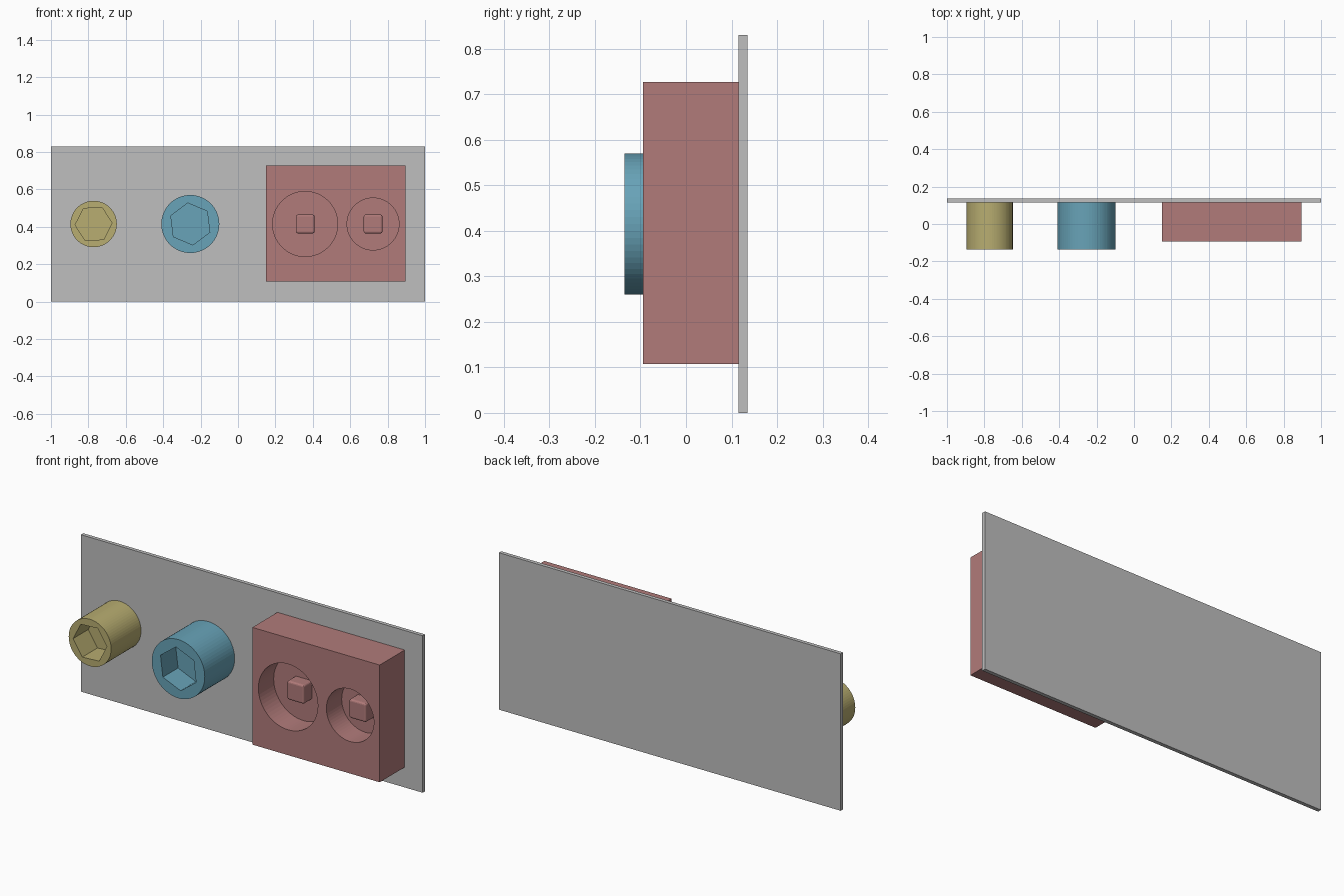
import bpy, math
from mathutils import Matrix

if "Cube" in bpy.data.objects:
    bpy.data.objects.remove(bpy.data.objects["Cube"])

MID_Z = 0.415      # height of the centre line
PLATE_Y = 0.115    # front of the back plate


def material(name, rgb):
    m = bpy.data.materials.new(name)
    m.diffuse_color = (*rgb, 1)
    m.use_nodes = True
    m.node_tree.nodes["Principled BSDF"].inputs["Base Color"].default_value = m.diffuse_color
    return m


GREY = material("grey", (0.52, 0.52, 0.52))
YELLOW = material("mustard yellow", (0.48, 0.42, 0.165))
BLUE = material("teal blue", (0.138, 0.367, 0.479))
RED = material("dusty red", (0.44, 0.198, 0.195))


def finish(name, mat):
    ob = bpy.context.object
    ob.name = name
    if mat:
        ob.data.materials.append(mat)
    return ob


def box(name, x0, x1, y0, y1, z0, z1, mat):
    bpy.ops.mesh.primitive_cube_add(size=1)
    ob = finish(name, mat)
    ob.data.transform(Matrix.Translation(((x0 + x1) / 2, (y0 + y1) / 2, (z0 + z1) / 2))
                      @ Matrix.Diagonal((x1 - x0, y1 - y0, z1 - z0, 1)))
    return ob


def prism(name, x, r, y0, y1, sides, mat=None, first=0.0):
    """Prism along y; its first corner sits at the angle `first` seen from the front."""
    bpy.ops.mesh.primitive_cylinder_add(vertices=sides, radius=r, depth=y1 - y0)
    ob = finish(name, mat)
    # the primitive starts its corners on local +y, which becomes +z
    ob.data.transform(Matrix.Translation((x, (y0 + y1) / 2, MID_Z))
                      @ Matrix.Rotation(math.radians(90 - first), 4, 'Y')
                      @ Matrix.Rotation(math.radians(90), 4, 'X'))
    return ob


def cut(ob, cutter):
    mod = ob.modifiers.new("cut", 'BOOLEAN')
    mod.operation = 'DIFFERENCE'
    mod.solver = 'EXACT'
    mod.object = cutter
    bpy.context.view_layer.objects.active = ob
    bpy.ops.object.modifier_apply(modifier=mod.name)
    bpy.data.objects.remove(cutter)


# Back plate
box("back_plate", -1, 1, PLATE_Y, 0.135, 0, 0.83, GREY)

# Round posts with hexagonal sockets
for name, x, r, hex_r, first, mat in (
        ("small_socket", -0.772, 0.124, 0.099, 3, YELLOW),
        ("large_socket", -0.255, 0.155, 0.113, 37, BLUE)):
    post = prism(name, x, r, -0.135, PLATE_Y, 64, mat)
    cut(post, prism("hex_cutter", x, hex_r, -0.2, -0.008, 6, first=first))

# Block with two round recesses, each holding a square peg
FRONT_Y, FLOOR_Y = -0.094, 0.034
block = box("recess_block", 0.15, 0.895, FRONT_Y, PLATE_Y, 0.107, 0.727, RED)
for side, x, r in (("left", 0.359, 0.174), ("right", 0.722, 0.139)):
    cut(block, prism("recess_cutter", x, r, -0.2, FLOOR_Y, 64))
    peg = box(side + "_peg", x - 0.05, x + 0.05, -0.034, FLOOR_Y + 0.02,
              MID_Z - 0.05, MID_Z + 0.05, RED)
    bev = peg.modifiers.new("soft_edges", 'BEVEL')
    bev.width = 0.01
    bev.segments = 3
